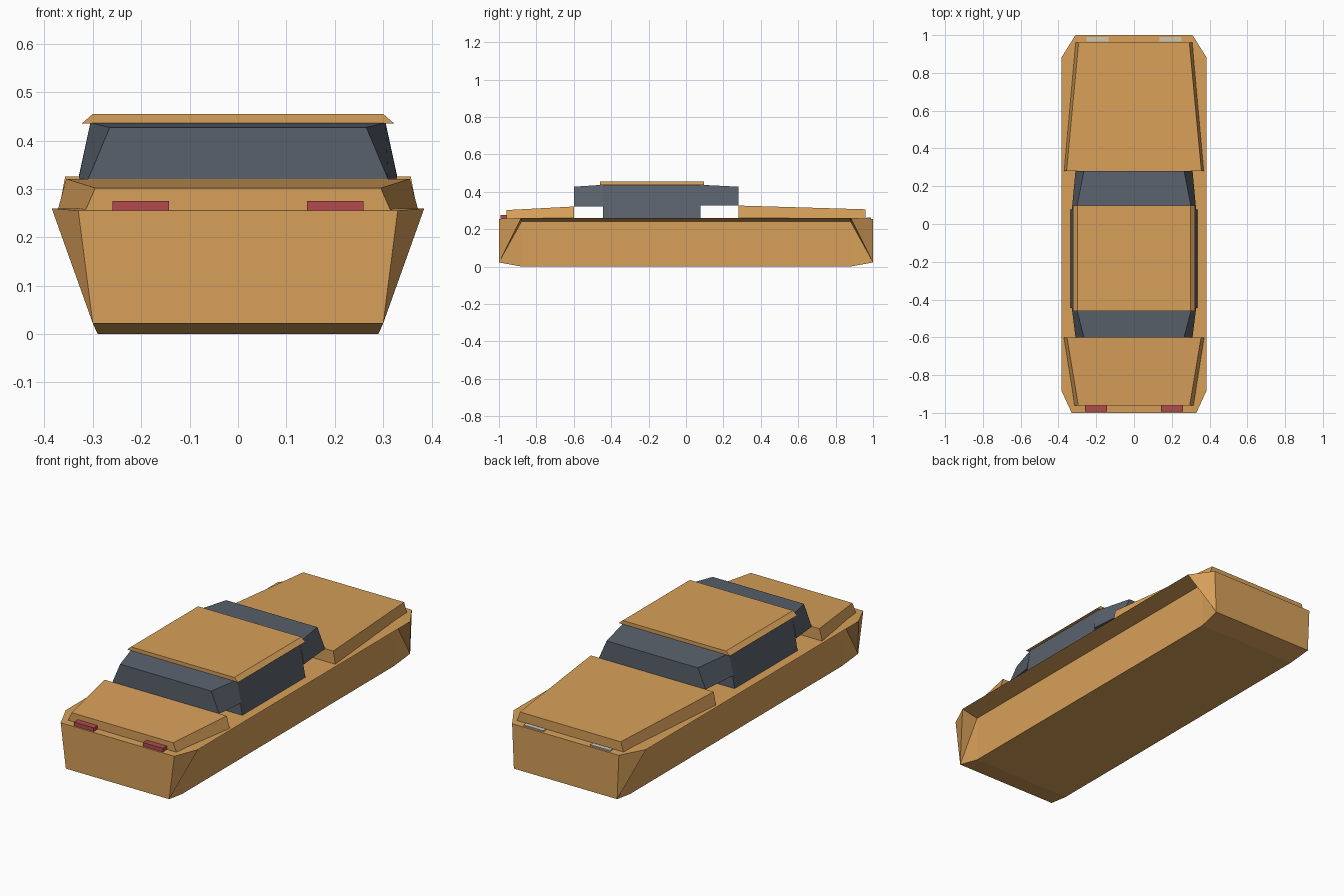
import bpy, bmesh

if "Cube" in bpy.data.objects:
    bpy.data.objects.remove(bpy.data.objects["Cube"])


def material(name, rgb):
    m = bpy.data.materials.new(name)
    m.diffuse_color = (*rgb, 1)
    m.use_nodes = True
    m.node_tree.nodes["Principled BSDF"].inputs["Base Color"].default_value = m.diffuse_color
    return m


PAINT = material("orange_paint", (0.68, 0.35, 0.10))
GLASS = material("dark_glass", (0.10, 0.12, 0.15))
RED = material("red_lamp", (0.45, 0.07, 0.075))
PALE = material("pale_lamp", (0.62, 0.58, 0.47))


def loft(name, mat, sections, cx=0):
    """Skin half profiles [(x, z)...] (bottom to top), mirrored in x, along y."""
    bm = bmesh.new()
    rings = []
    for y, half in sections:
        pts = half + [(-x, z) for x, z in reversed(half)]
        rings.append([bm.verts.new((cx + x, y, z)) for x, z in pts])
    n = len(rings[0])
    for a, b in zip(rings, rings[1:]):
        for i in range(n):
            j = (i + 1) % n
            bm.faces.new((a[i], a[j], b[j], b[i]))
    bm.faces.new(rings[0])
    bm.faces.new(rings[-1])
    bmesh.ops.remove_doubles(bm, verts=bm.verts, dist=1e-5)
    bmesh.ops.recalc_face_normals(bm, faces=bm.faces)
    me = bpy.data.meshes.new(name)
    bm.to_mesh(me)
    bm.free()
    me.materials.append(mat)
    ob = bpy.data.objects.new(name, me)
    bpy.context.collection.objects.link(ob)
    return ob


# Lower hull: upright walls, overhanging rim, faceted corners (repeated points make triangles)
mid = [(0.29, 0), (0.29, 0.24), (0.385, 0.26), (0.385, 0.26)]


def end(top_x):
    return [(0.30, 0.022)] * 3 + [(top_x, 0.255)]


loft("lower_hull", PAINT, [(-1, end(0.33)), (-0.88, mid), (0.88, mid), (1, end(0.31))])

# Raised decks at both ends
loft("front_deck", PAINT, [(-0.96, [(0.316, 0.254), (0.295, 0.302)]),
                           (-0.60, [(0.372, 0.258), (0.355, 0.321)])])
loft("rear_deck", PAINT, [(0.28, [(0.37, 0.258), (0.357, 0.326)]),
                          (0.96, [(0.31, 0.254), (0.293, 0.306)])])

# Cabin: centre block with a tapered glass wedge at each end
loft("cabin_glass", GLASS, [(y, [(0.337, 0.258), (0.305, 0.437)]) for y in (-0.445, 0.078)])
loft("front_glass", GLASS, [(-0.60, [(0.31, 0.32), (0.265, 0.427)]),
                            (-0.445, [(0.329, 0.322), (0.305, 0.437)])])
loft("rear_glass", GLASS, [(0.078, [(0.329, 0.326), (0.305, 0.437)]),
                           (0.28, [(0.31, 0.326), (0.265, 0.427)])])

# Roof panel
loft("roof", PAINT, [(y, [(0.323, 0.435), (0.30, 0.455)]) for y in (-0.46, 0.097)])

# Lamps on the rim ledges
for side, word in ((-1, "left"), (1, "right")):
    loft(f"red_lamp_{word}", RED,
         [(y, [(0.058, 0.254), (0.058, 0.275)]) for y in (-0.993, -0.957)], side * 0.201)
    loft(f"pale_lamp_{word}", PALE,
         [(y, [(0.058, 0.250), (0.058, 0.261)]) for y in (0.966, 0.99)], side * 0.194)
